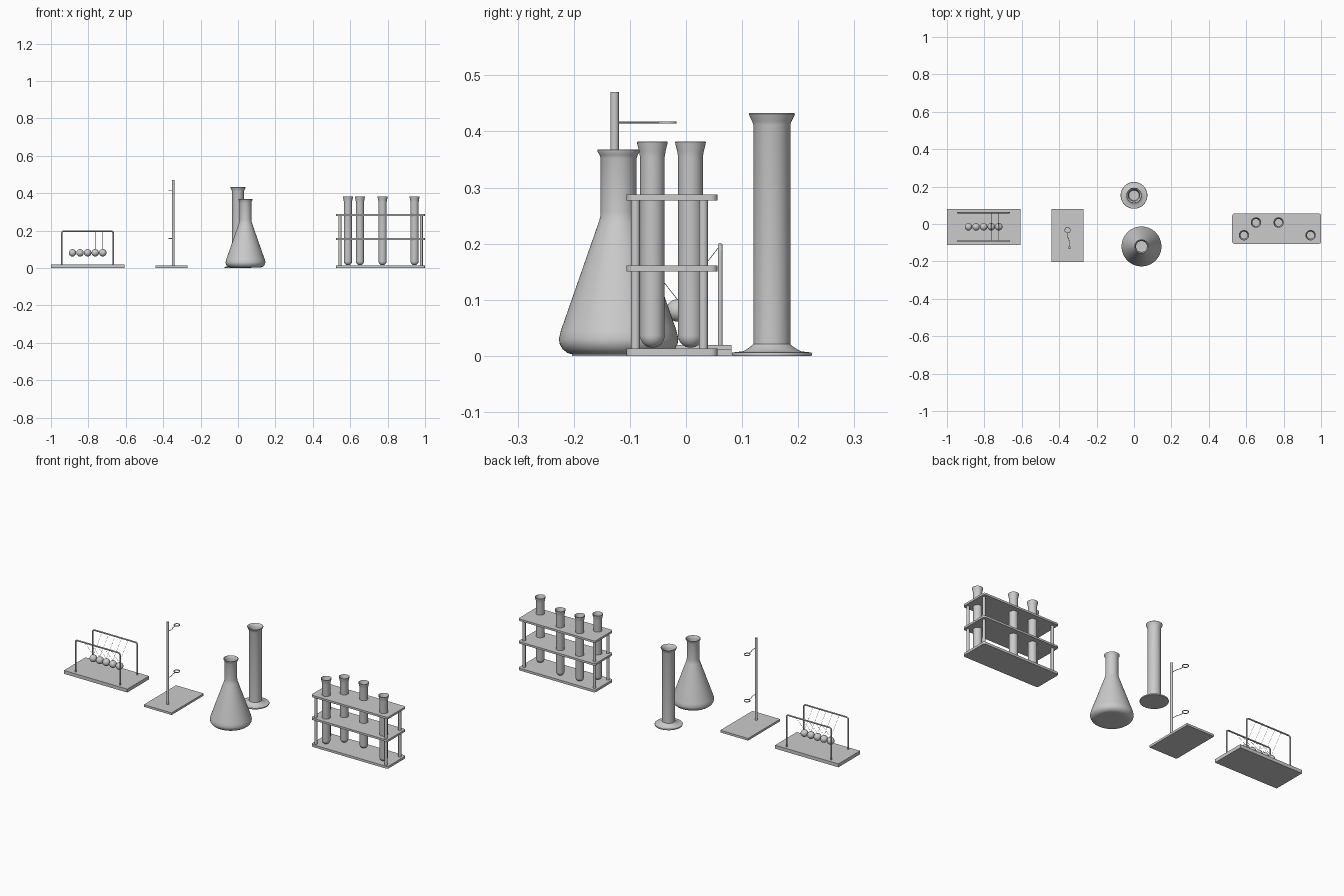
import bpy, bmesh, math
from mathutils import Vector

if "Cube" in bpy.data.objects:
    bpy.data.objects.remove(bpy.data.objects["Cube"])


def finish(name, bm, smooth=True):
    me = bpy.data.meshes.new(name)
    bmesh.ops.recalc_face_normals(bm, faces=bm.faces)
    bm.to_mesh(me)
    bm.free()
    ob = bpy.data.objects.new(name, me)
    bpy.context.collection.objects.link(ob)
    if smooth:
        bpy.ops.object.select_all(action='DESELECT')
        ob.select_set(True)
        bpy.context.view_layer.objects.active = ob
        bpy.ops.object.shade_smooth_by_angle(angle=math.radians(40))
    return ob


def slab(name, x, y, z, corner=0.0):
    """Box from (min, max) ranges, optionally with rounded upright edges."""
    bm = bmesh.new()
    bmesh.ops.create_cube(bm, size=1)
    for v in bm.verts:
        v.co = Vector([sum(r) / 2 + c * (r[1] - r[0]) for r, c in zip((x, y, z), v.co)])
    if corner:
        ups = [e for e in bm.edges if abs(e.verts[0].co.z - e.verts[1].co.z) > 1e-5]
        bmesh.ops.bevel(bm, geom=ups, offset=corner, segments=4, profile=0.5, affect='EDGES')
    return finish(name, bm, corner > 0)


def lathe(name, profile, loc, segs=48):
    """Revolve an (r, z) profile around a vertical axis."""
    bm = bmesh.new()
    vs = [bm.verts.new((r, 0, z)) for r, z in profile]
    es = [bm.edges.new(p) for p in zip(vs, vs[1:])]
    bmesh.ops.spin(bm, geom=vs + es, cent=(0, 0, 0), axis=(0, 0, 1),
                   angle=2 * math.pi, steps=segs, use_duplicate=False)
    bmesh.ops.remove_doubles(bm, verts=bm.verts, dist=1e-5)
    ob = finish(name, bm)
    ob.location = loc
    return ob


def rod(name, pts, r, cyclic=False, res=3):
    """Round bar along a path."""
    cu = bpy.data.curves.new(name, 'CURVE')
    cu.dimensions = '3D'
    cu.bevel_depth = r
    cu.bevel_resolution = res
    cu.use_fill_caps = True
    sp = cu.splines.new('POLY')
    sp.points.add(len(pts) - 1)
    for p, c in zip(sp.points, pts):
        p.co = (*c, 1)
    sp.use_cyclic_u = cyclic
    ob = bpy.data.objects.new(name, cu)
    bpy.context.collection.objects.link(ob)
    bpy.ops.object.select_all(action='DESELECT')
    ob.select_set(True)
    bpy.context.view_layer.objects.active = ob
    bpy.ops.object.convert(target='MESH')
    bpy.ops.object.shade_smooth_by_angle(angle=math.radians(40))
    return ob


def arc(cx, cz, r, a0, a1, n=6):
    return [(cx + r * math.cos(math.radians(a0 + (a1 - a0) * i / n)),
             cz + r * math.sin(math.radians(a0 + (a1 - a0) * i / n))) for i in range(n + 1)]


# Swinging-ball cradle: base, two wire frames, five hung balls
slab("cradle_base", (-1.0, -0.608), (-0.111, 0.081), (0, 0.019))
x0, x1, top, rc = -0.942, -0.666, 0.197, 0.012
frame = [(x0, 0.015)] + arc(x0 + rc, top - rc, rc, 180, 90) \
    + arc(x1 - rc, top - rc, rc, 90, 0) + [(x1, 0.015)]
frame_ys = (-0.091, 0.061)
for i, y in enumerate(frame_ys):
    rod(f"cradle_frame_{i}", [(x, y, z) for x, z in frame], 0.004)
for i in range(5):
    c = Vector((-0.804 + (i - 2) * 0.0405, -0.015, 0.081))
    bm = bmesh.new()
    bmesh.ops.create_uvsphere(bm, u_segments=32, v_segments=16, radius=0.0198)
    finish(f"cradle_ball_{i}", bm).location = c
    for j, y in enumerate(frame_ys):
        rod(f"cradle_string_{i}_{j}",
            [c + Vector((0, 0, 0.019)), (c.x, y, top)], 0.0006, res=0)

# Clamp stand: base, pole, two ring clamps on bent arms
slab("stand_base", (-0.441, -0.269), (-0.203, 0.081), (0, 0.012))
lathe("stand_pole", [(0, 0.008), (0.0075, 0.008), (0.0075, 0.47), (0, 0.47)],
      (-0.346, -0.127, 0), 24)
for i, z in enumerate((0.157, 0.416)):
    rod(f"clamp_arm_{i}", [(-0.346, -0.127, z), (-0.346, -0.09, z),
                           (-0.354, -0.07, z), (-0.355, -0.048, z)], 0.0016)
    lathe(f"clamp_ring_{i}", [(0.0135, -0.002), (0.0165, -0.002), (0.0165, 0.002),
                              (0.0135, 0.002), (0.0135, -0.002)], (-0.355, -0.033, z), 32)

# Measuring cylinder with wide foot and flared lip
lathe("measuring_cylinder", [
    (0, 0), (0.0705, 0), (0.0715, 0.003), (0.0705, 0.006), (0.052, 0.008),
    (0.046, 0.011), (0.036, 0.018), (0.033, 0.021), (0.033, 0.412), (0.035, 0.418),
    (0.040, 0.428), (0.041, 0.431), (0.040, 0.433), (0.038, 0.432), (0.032, 0.419),
    (0.030, 0.412), (0.030, 0.024), (0.027, 0.019), (0, 0.018)], (0, 0.153, 0))

# Conical flask
lathe("conical_flask",
      [(0, 0.003), (0.06, 0.002), (0.08, 0.002), (0.091, 0.005), (0.100, 0.012),
       (0.105, 0.021), (0.1065, 0.030), (0.103, 0.045), (0.036, 0.237), (0.033, 0.247),
       (0.032, 0.257), (0.032, 0.352), (0.034, 0.358), (0.038, 0.364), (0.038, 0.367),
       (0.036, 0.368), (0.031, 0.359), (0.029, 0.352), (0.029, 0.257), (0.033, 0.237),
       (0.100, 0.045), (0.103, 0.030), (0.097, 0.013), (0.080, 0.006), (0, 0.006)],
      (0.04, -0.12, 0), 64)

# Test tube rack: three shelves and four posts
for n, z in (("bottom", (0, 0.013)), ("middle", (0.150, 0.161)), ("top", (0.277, 0.288))):
    slab(f"rack_shelf_{n}", (0.525, 1.0), (-0.106, 0.056), z, 0.012)
for i, x in enumerate((0.545, 0.98)):
    for j, y in enumerate((-0.090, 0.031)):
        lathe(f"rack_post_{i}_{j}", [(0, 0.005), (0.008, 0.005), (0.008, 0.283), (0, 0.283)],
              (x, y, 0), 24)

# Test tubes: round bottoms, flared lips, hollow
tube = arc(0, 0.0365, 0.022, -90, 0, 8) + [
    (0.022, 0.354), (0.0235, 0.364), (0.027, 0.378), (0.0275, 0.381), (0.026, 0.382),
    (0.0235, 0.374), (0.020, 0.360), (0.019, 0.352)] + arc(0, 0.0365, 0.019, 0, -90, 8)
for i, (x, y) in enumerate(((0.588, -0.060), (0.652, 0.008), (0.773, 0.008), (0.944, -0.060))):
    lathe(f"test_tube_{i}", tube, (x, y, 0), 32)
